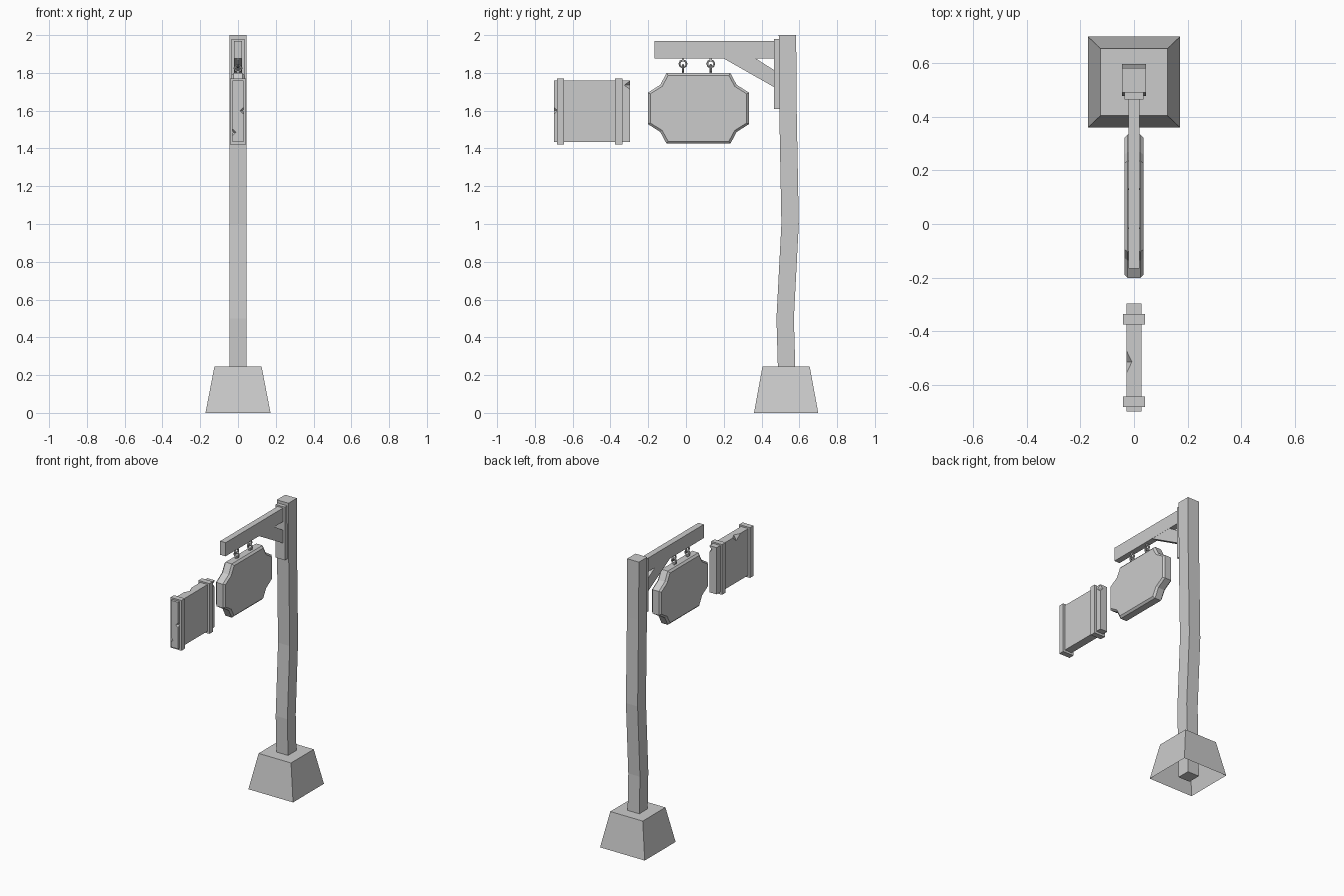
import bpy, bmesh
from math import radians, pi
from mathutils import Matrix, Vector

if "Cube" in bpy.data.objects:
    bpy.data.objects.remove(bpy.data.objects["Cube"])


def finish(name, bm):
    bmesh.ops.recalc_face_normals(bm, faces=bm.faces[:])
    me = bpy.data.meshes.new(name)
    bm.to_mesh(me)
    bm.free()
    ob = bpy.data.objects.new(name, me)
    bpy.context.collection.objects.link(ob)
    return ob


def loft(name, rings, cap_start=True, cap_end=True):
    """Skin a list of equal-length point loops."""
    bm = bmesh.new()
    vs = [[bm.verts.new(p) for p in r] for r in rings]
    n = len(rings[0])
    for a, b in zip(vs, vs[1:]):
        for i in range(n):
            j = (i + 1) % n
            bm.faces.new((a[i], a[j], b[j], b[i]))
    if cap_start:
        bm.faces.new(vs[0])
    if cap_end:
        bm.faces.new(vs[-1])
    return finish(name, bm)


def square(x, y0, y1, z):
    return [(-x, y0, z), (x, y0, z), (x, y1, z), (-x, y1, z)]


def box(name, x, y0, y1, z0, z1):
    return loft(name, [square(x, y0, y1, z0), square(x, y0, y1, z1)])


# Stone foot (open underneath) and crooked post
loft("base", [square(0.172, 0.36, 0.70, 0), square(0.125, 0.405, 0.655, 0.245)], cap_start=False)
loft("post", [square(0.045, c - 0.046, c + 0.046, z) for c, z in
              ((0.537, 0.0), (0.533, 0.22), (0.525, 0.5), (0.551, 1.0), (0.54, 1.6), (0.537, 2.0))])

# Bracket: plate, arm, diagonal brace
box("bracket_plate", 0.035, 0.465, 0.50, 1.61, 1.98)
box("arm", 0.021, -0.167, 0.47, 1.875, 1.97)
brace = [(0.20, 1.876), (0.37, 1.876), (0.466, 1.815), (0.466, 1.725)]
loft("brace", [[(x, y, z) for y, z in brace] for x in (-0.02, 0.02)])

# Linked ring eyes between arm and sign
def eye(name, y, z, turn):
    bpy.ops.mesh.primitive_torus_add(major_segments=8, minor_segments=5, major_radius=0.018,
                                     minor_radius=0.006, location=(0, y, z),
                                     rotation=(pi / 2, 0, turn))
    bpy.context.object.name = name


for i, y in enumerate((-0.016, 0.131)):
    eye(f"upper_eye_{i}", y, 1.848, pi / 2)
    eye(f"lower_eye_{i}", y, 1.824, 0)
    box(f"upper_stem_{i}", 0.006, y - 0.006, y + 0.006, 1.864, 1.877)
    box(f"lower_stem_{i}", 0.006, y - 0.006, y + 0.006, 1.796, 1.808)

# Hanging sign with scooped corners and stepped edge
CY, CZ = 0.066, 1.612
quarter = [(0.268, 0.083), (0.202, 0.125), (0.169, 0.187)]
outline = (quarter + [(-a, b) for a, b in reversed(quarter)]
           + [(-a, -b) for a, b in quarter] + [(a, -b) for a, b in reversed(quarter)])


def sign_ring(x, inset):
    sy, sz = 1 - inset / 0.268, 1 - inset / 0.187
    return [(x, CY + a * sy, CZ + b * sz) for a, b in outline]


loft("hanging_sign", [sign_ring(x, i) for x, i in
                      ((-0.036, 0.013), (-0.024, 0), (0.024, 0), (0.036, 0.013))])


# Plank sign: three boards with chipped edges
def chip(board, loc, size):
    bm = bmesh.new()
    for s in (1, -1):   # octahedron from two four-sided cones
        bmesh.ops.create_cone(bm, segments=4, radius1=1, radius2=0, depth=1,
                              matrix=Matrix.Diagonal((1, 1, 2 * s / 2, 1)) @ Matrix.Translation((0, 0, 0.5)))
    bmesh.ops.remove_doubles(bm, verts=bm.verts[:], dist=0.001)
    inner = [f for f in bm.faces if abs(f.calc_center_median().z) < 1e-4]
    bmesh.ops.delete(bm, geom=inner, context='FACES_ONLY')
    for v in bm.verts:
        v.co = Vector(loc) + Vector([c * s for c, s in zip(v.co, size)])
    cutter = finish("chip_cutter", bm)
    cutter.hide_render = True
    bpy.context.view_layer.objects.active = board
    m = board.modifiers.new("chip", 'BOOLEAN')
    m.operation, m.object, m.solver = 'DIFFERENCE', cutter, 'EXACT'
    bpy.ops.object.modifier_apply(modifier="chip")
    bpy.data.objects.remove(cutter)


boards = [box(f"plank_{i}", 0.028, -0.70, -0.297, z0, z1) for i, (z0, z1) in
          enumerate(((1.435, 1.543), (1.543, 1.652), (1.652, 1.76)))]
chip(boards[2], (-0.028, -0.515, 1.76), (0.02, 0.042, 0.035))
chip(boards[2], (0.028, -0.297, 1.735), (0.02, 0.03, 0.022))
chip(boards[1], (0.028, -0.70, 1.60), (0.017, 0.022, 0.018))
chip(boards[0], (-0.028, -0.70, 1.485), (0.017, 0.022, 0.018))

# Straps wrapping the planks
for i, y in enumerate((-0.664, -0.356)):
    box(f"strap_{i}", 0.042, y - 0.019, y + 0.019, 1.42, 1.77)
